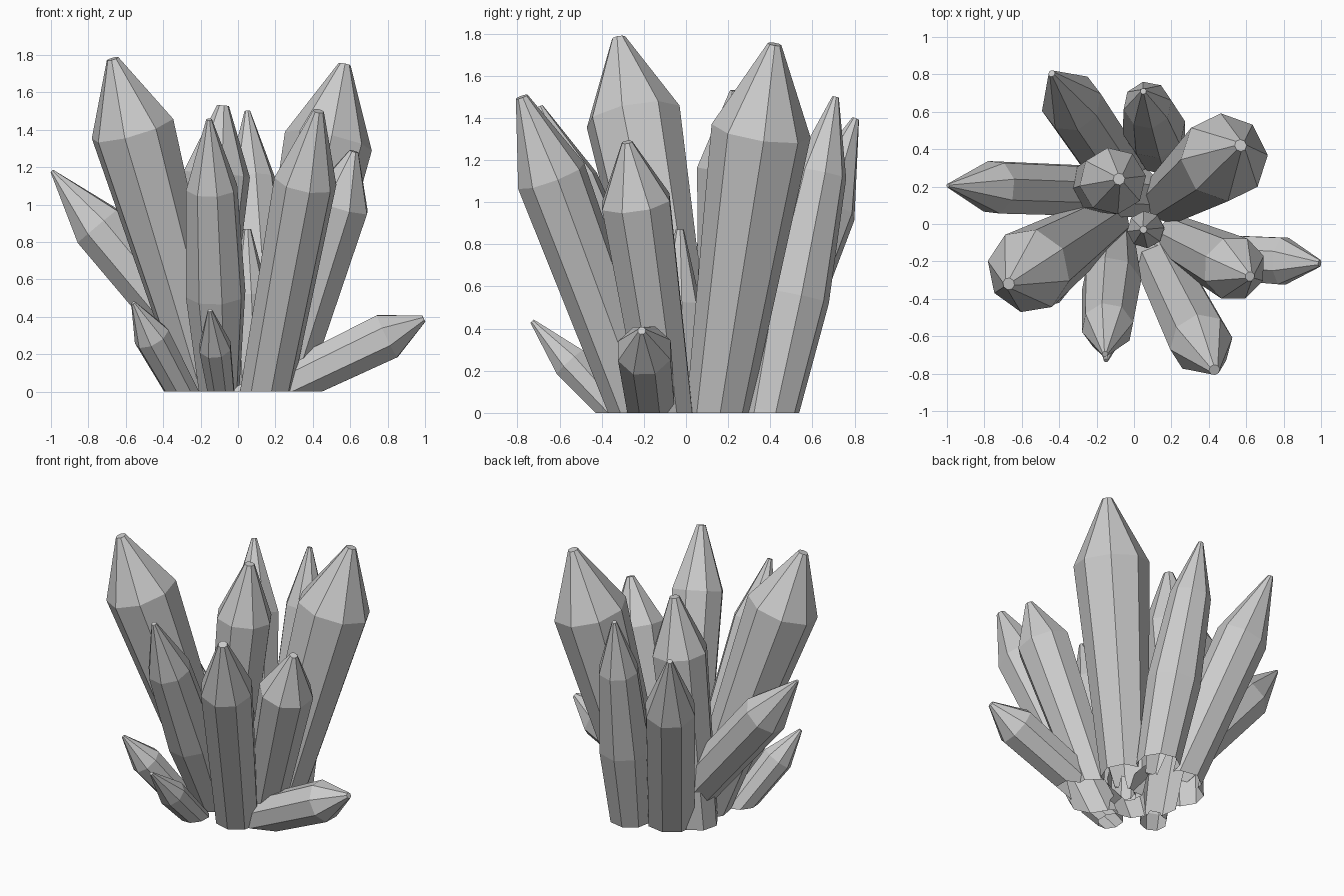
import bpy, bmesh, math
from mathutils import Vector

if "Cube" in bpy.data.objects:
    bpy.data.objects.remove(bpy.data.objects["Cube"])

SIDES = 8
parts = []


def crystal(name, base, tip, r_base, r_shoulder, t, r_tip=0.028, mid=None, turn=0.0):
    """Closed faceted shaft along base->tip with its shoulder at fraction t."""
    a, b = Vector((base[0], base[1], 0)), Vector(tip)
    axis = b - a
    d = axis.normalized()
    u = Vector((0, 1, 0)).cross(d).normalized()
    v = d.cross(u)
    back = 0.3 / axis.length
    rings = [(-back, r_base - 0.01), (0, r_base)]
    if mid:
        rings.append(mid)
    rings += [(t, r_shoulder), (1, r_tip)]
    bm = bmesh.new()
    loops = []
    for f, r in rings:
        c = a + axis * f
        loops.append([bm.verts.new(c + r * (math.cos(w) * u + math.sin(w) * v))
                      for w in (turn + 2 * math.pi * i / SIDES for i in range(SIDES))])
    for lo, hi in zip(loops, loops[1:]):
        for i in range(SIDES):
            j = (i + 1) % SIDES
            bm.faces.new((lo[i], lo[j], hi[j], hi[i]))
    bm.faces.new(loops[-1])
    bm.faces.new(loops[0][::-1])
    bmesh.ops.recalc_face_normals(bm, faces=bm.faces)
    me = bpy.data.meshes.new(name)
    bm.to_mesh(me)
    bm.free()
    ob = bpy.data.objects.new(name, me)
    bpy.context.collection.objects.link(ob)
    parts.append(ob)


# Tall crystals
crystal("tall_front_left", (-.165, .01), (-.67, -.32, 1.78), .14, .23, .79, .033, turn=.55)
crystal("tall_back_right", (.20, .15), (.57, .42, 1.75), .15, .238, .765, .033, turn=.05)
crystal("tall_front_right", (.15, -.22), (.43, -.78, 1.50), .14, .17, .75, .03, turn=.2)
crystal("tall_centre", (-.22, .20), (-.08, .24, 1.53), .14, .18, .76, .032, turn=.15)
crystal("tall_back", (.14, .40), (.05, .71, 1.50), .135, .13, .76, .016, (.37, .17), .2)
crystal("tall_front", (-.10, -.12), (-.155, -.695, 1.455), .11, .14, .75, .016, (.36, .163), .2)
# Medium crystals
crystal("medium_right", (.24, -.09), (.62, -.28, 1.285), .13, .175, .78, .026, turn=.4)
crystal("medium_back_left", (-.09, .29), (-.44, .805, 1.395), .155, .165, .70, .018, turn=.3)
crystal("medium_left", (-.01, .17), (-.995, .205, 1.18), .14, .147, .75, .01, turn=.3)
# Small crystals around the foot
crystal("small_right", (.18, -.16), (.993, -.21, .39), .12, .135, .76, .02, turn=.39)
crystal("small_centre", (.08, -.03), (.05, -.03, .87), .085, .1, .6, .02, turn=.1)
crystal("small_front", (-.09, -.33), (-.15, -.73, .435), .075, .09, .55, .012, turn=.3)
crystal("small_front_left", (-.30, -.17), (-.56, -.45, .475), .085, .10, .62, .012, turn=.5)

# Fuse into one outer skin
cluster = parts[0]
cluster.name = "crystal_cluster"
for other in parts[1:]:
    m = cluster.modifiers.new("fuse", "BOOLEAN")
    m.operation, m.solver, m.object = "UNION", "EXACT", other
dg = bpy.context.evaluated_depsgraph_get()
fused = bpy.data.meshes.new_from_object(cluster.evaluated_get(dg))
cluster.modifiers.clear()
cluster.data = fused
for other in parts[1:]:
    bpy.data.objects.remove(other)

# Open cut at the ground
bm = bmesh.new()
bm.from_mesh(fused)
bmesh.ops.bisect_plane(bm, geom=bm.verts[:] + bm.edges[:] + bm.faces[:],
                       plane_co=(0, 0, 0), plane_no=(0, 0, 1), clear_inner=True)
bm.to_mesh(fused)
bm.free()
